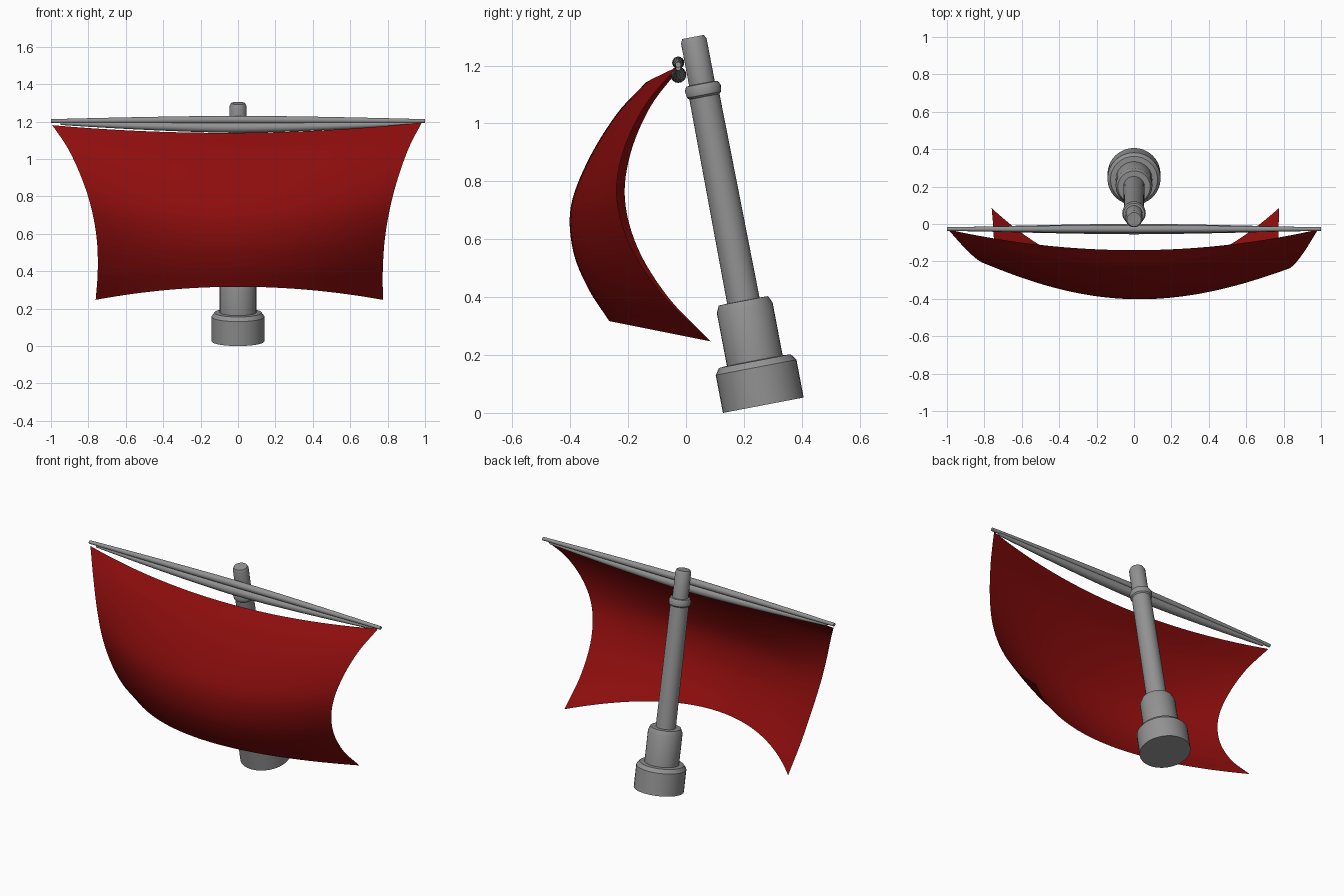
import bpy, bmesh, math
from mathutils import Vector, Matrix

if "Cube" in bpy.data.objects:
    bpy.data.objects.remove(bpy.data.objects["Cube"])

GREY = (.29, .29, .29, 1)
RED = (.27, .004, .004, 1)


def finish(name, bm, angle, color):
    me = bpy.data.meshes.new(name)
    bm.to_mesh(me)
    bm.free()
    ob = bpy.data.objects.new(name, me)
    bpy.context.collection.objects.link(ob)
    mat = bpy.data.materials.new(name + "_material")
    mat.diffuse_color = color
    mat.use_nodes = True
    mat.node_tree.nodes["Principled BSDF"].inputs["Base Color"].default_value = mat.diffuse_color
    me.materials.append(mat)
    bpy.ops.object.select_all(action='DESELECT')
    ob.select_set(True)
    bpy.context.view_layer.objects.active = ob
    bpy.ops.object.shade_smooth_by_angle(angle=math.radians(angle))
    return ob


def tube(name, stations, sides):
    """Capped round body through (centre, radius, ring rotation) stations."""
    bm = bmesh.new()
    rings = []
    for centre, radius, rot in stations:
        rings.append([bm.verts.new(Vector(centre) + rot @ Vector((
            radius * math.cos(2 * math.pi * i / sides),
            radius * math.sin(2 * math.pi * i / sides), 0))) for i in range(sides)])
    for a, b in zip(rings, rings[1:]):
        for i in range(sides):
            j = (i + 1) % sides
            bm.faces.new((a[i], a[j], b[j], b[i]))
    bm.faces.new(rings[0][::-1])
    bm.faces.new(rings[-1])
    bmesh.ops.recalc_face_normals(bm, faces=bm.faces[:])
    return finish(name, bm, 35, GREY)


# Raked mast with stepped foot and collar: (distance along axis, radius)
tilt = Matrix.Rotation(math.radians(10.8), 3, 'X')
foot = Vector((0, 0.267, 0.0265))
mast_profile = [(0, .142), (.133, .142), (.155, .126), (.157, .098), (.342, .098),
                (.367, .087), (.368, .057), (1.085, .053), (1.092, .06),
                (1.115, .063), (1.13, .056), (1.132, .045), (1.28, .045), (1.295, .038)]
tube("mast", [(foot + tilt @ Vector((0, 0, s)), r, tilt) for s, r in mast_profile], 32)

# Two tapered, gently bowed spars, thickest at the middle
along_x = Matrix.Rotation(math.radians(90), 3, 'Y')


def spar(name, half, z_mid, z_end, r_mid, r_end):
    st = []
    for i in range(-8, 9):
        t = (abs(i) / 8) ** 1.5
        st.append(((half * i / 8, -.027, z_mid + (z_end - z_mid) * t),
                   r_mid + (r_end - r_mid) * t, along_x))
    tube(name, st, 16)


spar("upper_spar", 1.0, 1.210, 1.203, .021, .010)
spar("lower_spar", .95, 1.168, 1.191, .028, .009)


def curve(points, t):
    """Catmull-Rom value at t in 0..1."""
    p = [Vector(q) for q in points]
    p = [2 * p[0] - p[1]] + p + [2 * p[-1] - p[-2]]
    f = t * (len(points) - 1)
    i = min(int(f), len(points) - 2)
    f -= i
    a, b, c, d = p[i:i + 4]
    return .5 * (2 * b + (c - a) * f + (2 * a - 5 * b + 4 * c - d) * f * f
                 + (3 * b - a - 3 * c + d) * f ** 3)


# Billowing sail: middle line and edge line from top to bottom, blended across
middle = [(0, -.14, 1.14), (0, -.241, 1.03), (0, -.339, .87), (0, -.398, .71),
          (0, -.390, .56), (0, -.338, .43), (0, -.265, .317)]
edge = [(.988, -.03, 1.188), (.912, -.132, 1.06), (.846, -.204, .90), (.799, -.225, .74),
        (.770, -.178, .57), (.762, -.068, .40), (.768, .085, .247)]
U, V = 40, 36
bm = bmesh.new()
grid = []
for j in range(V + 1):
    v = j / V
    m, e = curve(middle, v), curve(edge, v)
    belly = math.sin(math.pi * v)
    row = []
    for i in range(U + 1):
        u = 2 * i / U - 1
        k = u * u
        # slight lean towards one side
        x = e.x * u + k * (.014 * belly + .007 * v - .005 * (1 - v))
        y = m.y + (e.y - m.y) * k - .014 * belly * u
        z = m.z + (e.z - m.z) * k + .007 * u * (1 - v)
        row.append(bm.verts.new((x, y, z)))
    grid.append(row)
for a, b in zip(grid, grid[1:]):
    for i in range(U):
        bm.faces.new((a[i], b[i], b[i + 1], a[i + 1]))
finish("sail", bm, 60, RED)
